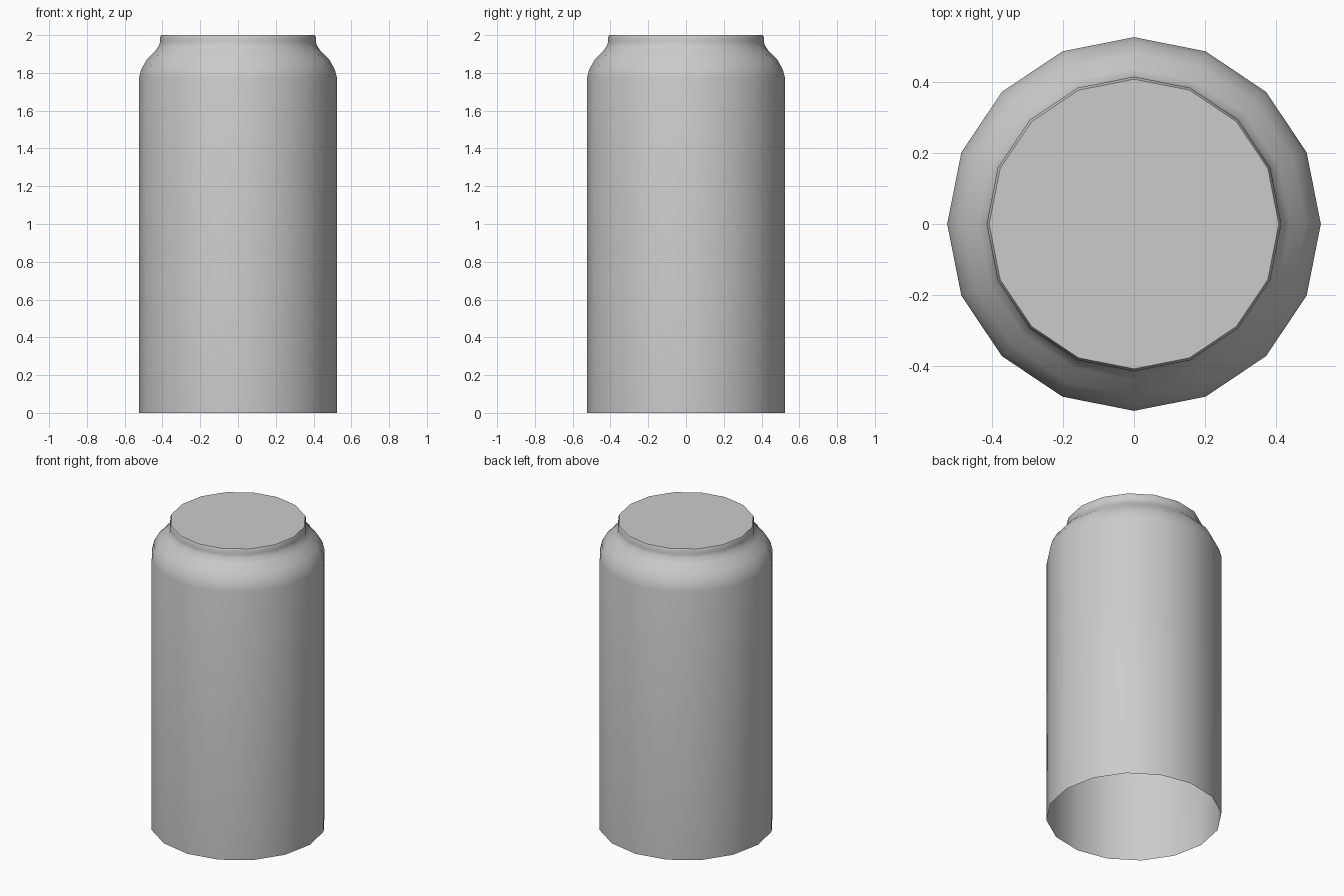
import bpy, bmesh
from math import cos, sin, tau

if "Cube" in bpy.data.objects:
    bpy.data.objects.remove(bpy.data.objects["Cube"])

SIDES = 16

# Half profile (radius, height) from the open bottom up to the rim
PROFILE = [(0.525, 0.0), (0.525, 1.77), (0.512, 1.82), (0.482, 1.872),
           (0.438, 1.915), (0.418, 1.945), (0.412, 1.965), (0.414, 1.985), (0.407, 2.0)]

bm = bmesh.new()
rings = [[bm.verts.new((r * cos(tau * i / SIDES), r * sin(tau * i / SIDES), z))
          for i in range(SIDES)] for r, z in PROFILE]

# Wall and shoulder
for low, high in zip(rings, rings[1:]):
    for i in range(SIDES):
        j = (i + 1) % SIDES
        bm.faces.new((low[i], low[j], high[j], high[i]))

# Flat lid; the bottom stays open
bm.faces.new(rings[-1])

mesh = bpy.data.meshes.new("can_body")
bm.to_mesh(mesh)
bm.free()
can = bpy.data.objects.new("can_body", mesh)
bpy.context.collection.objects.link(can)

# Smooth sides with a crisp lid edge
bpy.context.view_layer.objects.active = can
can.select_set(True)
bpy.ops.object.shade_smooth_by_angle(angle=0.9)
